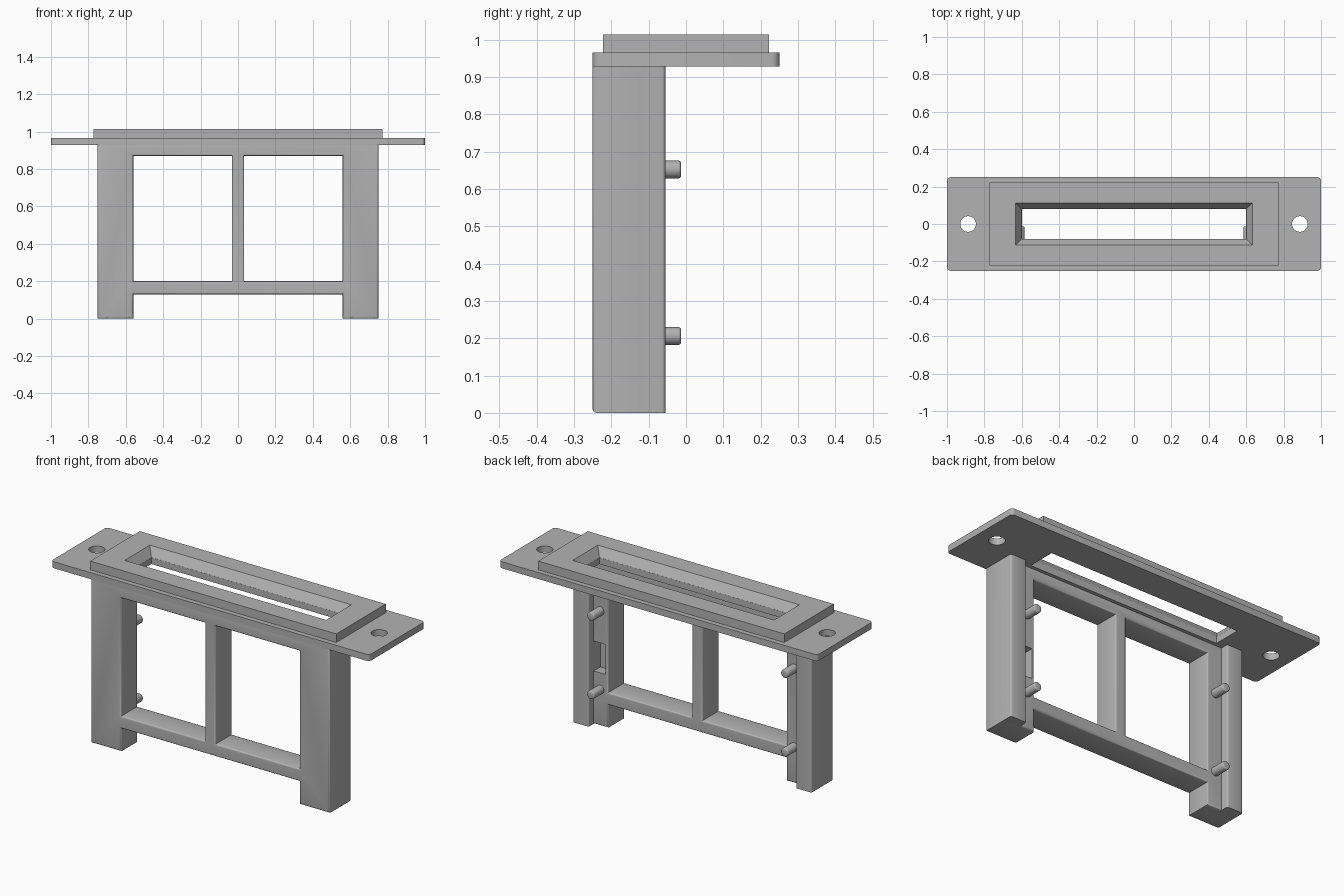
import bpy, bmesh, math
from mathutils import Matrix, Vector

cube = bpy.data.objects.get("Cube")
if cube:
    bpy.data.objects.remove(cube, do_unlink=True)

GREY = (0.45, 0.45, 0.45, 1)
mat = bpy.data.materials.new("plain grey")
mat.use_nodes = True
mat.diffuse_color = GREY
mat.node_tree.nodes["Principled BSDF"].inputs["Base Color"].default_value = GREY


def activate(obj):
    bpy.ops.object.select_all(action='DESELECT')
    obj.select_set(True)
    bpy.context.view_layer.objects.active = obj


def smooth(obj):
    activate(obj)
    bpy.ops.object.shade_smooth_by_angle(angle=math.radians(35))


def from_bmesh(name, bm):
    bmesh.ops.recalc_face_normals(bm, faces=bm.faces)
    mesh = bpy.data.meshes.new(name)
    bm.to_mesh(mesh)
    bm.free()
    obj = bpy.data.objects.new(name, mesh)
    bpy.context.collection.objects.link(obj)
    mesh.materials.append(mat)
    return obj


def rect(x0, x1, y0, y1):
    return [(x0, y0), (x1, y0), (x1, y1), (x0, y1)]


def arc(cx, cy, r, a0, a1, n):
    return [(cx + r * math.cos(a), cy + r * math.sin(a))
            for a in (math.radians(a0 + (a1 - a0) * i / n) for i in range(n + 1))]


def slab(name, loops, thickness, matrix, bevel=0.0):
    """Filled outline with holes, thickened evenly, with optional round edges."""
    curve = bpy.data.curves.new(name, 'CURVE')
    curve.dimensions = '2D'
    curve.fill_mode = 'BOTH'
    curve.extrude = thickness / 2 - bevel
    curve.bevel_depth = bevel
    curve.bevel_resolution = 2
    curve.offset = -bevel
    for loop in loops:
        spline = curve.splines.new('POLY')
        spline.points.add(len(loop) - 1)
        for point, (x, y) in zip(spline.points, loop):
            point.co = (x, y, 0, 1)
        spline.use_cyclic_u = True
    temp = bpy.data.objects.new(name + "_outline", curve)
    bpy.context.collection.objects.link(temp)
    bpy.context.view_layer.update()
    mesh = bpy.data.meshes.new_from_object(
        temp.evaluated_get(bpy.context.evaluated_depsgraph_get()))
    bpy.data.objects.remove(temp, do_unlink=True)
    bm = bmesh.new()
    bm.from_mesh(mesh)
    bpy.data.meshes.remove(mesh)
    bmesh.ops.remove_doubles(bm, verts=bm.verts, dist=0.0003)
    bm.transform(matrix)
    return from_bmesh(name, bm)


def box(name, low, high):
    low, high = Vector(low), Vector(high)
    bm = bmesh.new()
    bmesh.ops.create_cube(bm, size=1, matrix=Matrix.Translation((low + high) / 2)
                          @ Matrix.Diagonal((high - low).to_4d()))
    return from_bmesh(name, bm)


# Upright frame: two legs, lower beam, centre bar and top beam
outline = [(-.75, 0), (-.56, 0), (-.56, .13), (.56, .13), (.56, 0), (.75, 0),
           (.75, .95), (-.75, .95)]
windows = [rect(-.56, -.033, .2, .87), rect(.033, .56, .2, .87)]
upright = Matrix.Translation((0, -.175, 0)) @ Matrix.Rotation(math.pi / 2, 4, 'X')
frame = slab("upright_frame", [outline] + windows, .15, upright, .01)

# Pocket in the back of the left leg
cutter = box("pocket_cutter", (.575, -.16, .3), (.65, -.05, .47))
cut = frame.modifiers.new("pocket", 'BOOLEAN')
cut.operation = 'DIFFERENCE'
cut.object = cutter
activate(frame)
bpy.ops.object.modifier_apply(modifier=cut.name)
bpy.data.objects.remove(cutter, do_unlink=True)
smooth(frame)

# Raised outer strips and pegs on the back of each leg
for side, sx in (("left", 1), ("right", -1)):
    x0, x1 = sorted((sx * .65, sx * .75))
    strip = box(side + "_leg_strip", (x0, -.15, 0), (x1, -.055, .94))
    bm = bmesh.new()
    bm.from_mesh(strip.data)
    edges = [e for e in bm.edges if all(v.co.y > -.06 for v in e.verts)
             and abs(e.verts[0].co.x - e.verts[1].co.x) < .001]
    bmesh.ops.bevel(bm, geom=edges, offset=.01, segments=3, profile=.5, affect='EDGES')
    bm.to_mesh(strip.data)
    bm.free()
    smooth(strip)
    for level, z in (("lower", .206), ("upper", .652)):
        bm = bmesh.new()
        bmesh.ops.create_cone(bm, cap_ends=True, segments=32, radius1=.024, radius2=.024,
                              depth=.11)
        tip = [e for e in bm.edges if all(v.co.z < 0 for v in e.verts)]
        bmesh.ops.bevel(bm, geom=tip, offset=.008, segments=3, profile=.5, affect='EDGES')
        bm.transform(Matrix.Translation((sx * .609, -.068, z))
                     @ Matrix.Rotation(math.pi / 2, 4, 'X'))
        smooth(from_bmesh(f"{side}_{level}_peg", bm))

# Mounting plate with rounded corners, screw holes and slot
R = .02
corners = [(1, 1, 0), (-1, 1, 90), (-1, -1, 180), (1, -1, 270)]
plate_edge = [p for sx, sy, a in corners
              for p in arc(sx * (1 - R), sy * (.25 - R), R, a, a + 90, 5)]
holes = [arc(x, 0, .042, 0, 360, 32)[:-1] for x in (-.887, .887)]
plate = slab("mounting_plate", [plate_edge, rect(-.6, .6, -.08, .08)] + holes, .037,
             Matrix.Translation((0, 0, .9465)))
smooth(plate)

# Raised collar with a funnel-shaped opening
bm = bmesh.new()
rings = [[bm.verts.new((x, y, z)) for x, y in rect(-hx, hx, -hy, hy)]
         for hx, hy, z in ((.773, .222, .964), (.773, .222, 1.014),
                           (.633, .113, 1.014), (.6, .08, .964))]
for i, ring in enumerate(rings):
    after = rings[(i + 1) % len(rings)]
    for j in range(4):
        k = (j + 1) % 4
        bm.faces.new((ring[j], ring[k], after[k], after[j]))
from_bmesh("slot_collar", bm)
